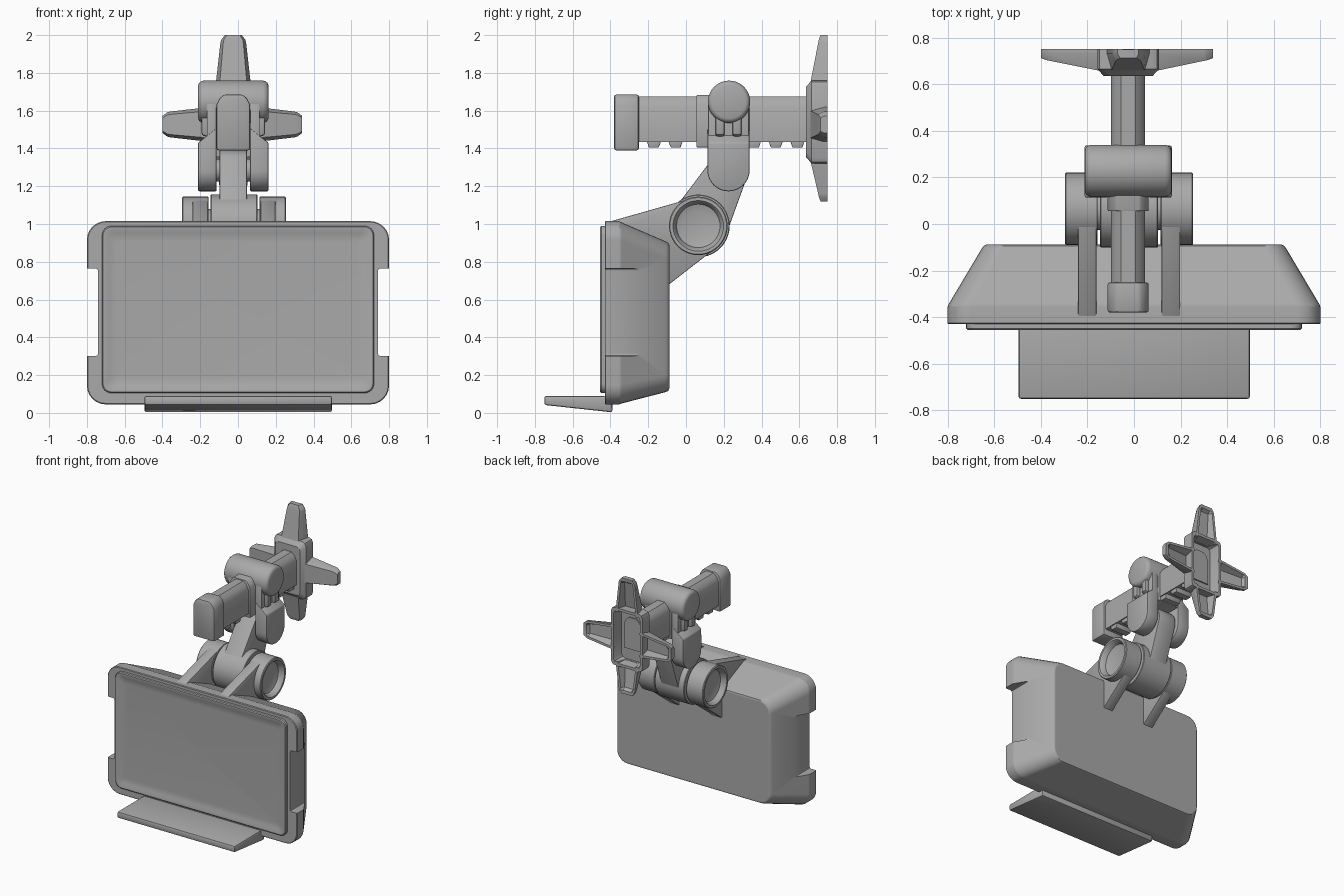
import bpy, bmesh
from math import sin, cos, pi, radians
from mathutils import Vector
from mathutils.geometry import convex_hull_2d

if "Cube" in bpy.data.objects:
    bpy.data.objects.remove(bpy.data.objects["Cube"])

C = -0.025  # x centre of the arm
H = -0.021  # x centre of the lower hinge

grey = bpy.data.materials.new("dark_grey")
grey.diffuse_color = (0.40, 0.40, 0.40, 1.0)
grey.use_nodes = True
grey.node_tree.nodes["Principled BSDF"].inputs["Base Color"].default_value = grey.diffuse_color


def loft(name, rings, bevel=0.0, segs=2):
    """Skin closed rings of equal length and cap both ends."""
    bm = bmesh.new()
    vs = [[bm.verts.new(p) for p in r] for r in rings]
    n = len(vs[0])
    for a, b in zip(vs, vs[1:]):
        for i in range(n):
            j = (i + 1) % n
            bm.faces.new((a[i], a[j], b[j], b[i]))
    bm.faces.new(vs[0][::-1])
    bm.faces.new(vs[-1])
    bmesh.ops.recalc_face_normals(bm, faces=bm.faces)
    if bevel:
        edges = [e for e in bm.edges if e.calc_face_angle(0) > radians(35)]
        bmesh.ops.bevel(bm, geom=edges, offset=bevel, segments=segs, profile=0.5,
                        affect='EDGES', clamp_overlap=True)
    me = bpy.data.meshes.new(name)
    bm.to_mesh(me)
    bm.free()
    me.materials.append(grey)
    ob = bpy.data.objects.new(name, me)
    bpy.context.collection.objects.link(ob)
    return ob


def prism_x(name, pts, x0, x1, bevel=0.0, pts2=None):
    return loft(name, [[(x0, y, z) for y, z in pts],
                       [(x1, y, z) for y, z in (pts2 or pts)]], bevel)


def prism_y(name, pts, y0, y1, bevel=0.0):
    return loft(name, [[(x, y0, z) for x, z in pts], [(x, y1, z) for x, z in pts]], bevel)


def circle(y, z, r, n=40):
    return [(y + r * cos(2 * pi * i / n), z + r * sin(2 * pi * i / n)) for i in range(n)]


def hull(pts):
    return [pts[i] for i in convex_hull_2d([Vector(p) for p in pts])]


def turned_x(name, y, z, profile):
    """Round part along x from (x, radius) pairs."""
    return loft(name, [[(x, a, b) for a, b in circle(y, z, r)] for x, r in profile])


def rrect(y, hx, z0, z1, r, cx=0.0, n=6):
    """Rounded rectangle ring facing y."""
    out = []
    for k, (sx, z) in enumerate([(1, z1 - r), (-1, z1 - r), (-1, z0 + r), (1, z0 + r)]):
        for i in range(n + 1):
            a = pi / 2 * (k + i / n)
            out.append((cx + sx * (hx - r) + r * cos(a), y, z + r * sin(a)))
    return out


# display housing with hand notches in both sides
body = loft("display_housing", [
    rrect(-0.43, 0.795, 0.05, 1.01, 0.095), rrect(-0.425, 0.80, 0.045, 1.015, 0.10),
    rrect(-0.355, 0.80, 0.045, 1.015, 0.10), rrect(-0.34, 0.793, 0.05, 1.008, 0.10),
    rrect(-0.108, 0.655, 0.11, 0.908, 0.09), rrect(-0.094, 0.645, 0.117, 0.90, 0.085),
    rrect(-0.088, 0.632, 0.13, 0.887, 0.075)])
for s in (-1, 1):
    cut = prism_x("notch_cutter", [(-0.6, 0.30), (0.1, 0.30), (0.1, 0.765), (-0.6, 0.765)],
                  s * 0.74, s * 0.95, 0.015)
    cut.hide_render = True
    mod = body.modifiers.new("notch", 'BOOLEAN')
    mod.operation, mod.object, mod.solver = 'DIFFERENCE', cut, 'EXACT'
    bpy.context.view_layer.objects.active = body
    bpy.ops.object.modifier_apply(modifier=mod.name)
    bpy.data.objects.remove(cut)

# screen panel with a shallow dished rim
screen = loft("screen_panel", [
    rrect(-0.42, 0.72, 0.105, 0.99, 0.05), rrect(-0.448, 0.72, 0.105, 0.99, 0.05),
    rrect(-0.454, 0.714, 0.111, 0.984, 0.045), rrect(-0.454, 0.70, 0.125, 0.97, 0.035),
    rrect(-0.445, 0.68, 0.145, 0.95, 0.03), rrect(-0.442, 0.64, 0.185, 0.91, 0.02)])

# tray under the screen
prism_x("tray", [(-0.75, 0.09), (-0.43, 0.09), (-0.39, 0.06), (-0.39, 0.003), (-0.75, 0.042)],
        -0.495, 0.497, 0.01)

# lower hinge: struts, cups, centre barrel and pin
HY, HZ = 0.065, 0.99
strut = hull(circle(HY, HZ, 0.15) + [(-0.40, 1.014), (-0.40, 0.95), (-0.09, 0.68)])
for s, side in ((-1, "left"), (1, "right")):
    prism_x("strut_" + side, strut, H + s * 0.14, H + s * 0.219, 0.005)
    turned_x("hinge_cup_" + side, HY, HZ, [
        (H + s * d, r) for d, r in ((0.135, 0.152), (0.138, 0.155), (0.270, 0.155), (0.275, 0.150),
                                    (0.275, 0.134), (0.266, 0.126), (0.235, 0.115), (0.224, 0.08))])
turned_x("hinge_barrel", HY, HZ, [(H - 0.124, 0.162), (H - 0.120, 0.166),
                                  (H + 0.120, 0.166), (H + 0.124, 0.162)])
turned_x("hinge_pin", HY, HZ, [(H - 0.2, 0.09), (H + 0.2, 0.09)])

# link between the two joints
JY = 0.225
prism_x("link", hull(circle(HY, HZ, 0.155) + circle(JY, 1.285, 0.105)), C - 0.073, C + 0.073, 0.006)
turned_x("upper_pin", JY, 1.285, [(C - 0.15, 0.06), (C + 0.15, 0.06)])


# clevis hanging from the upper barrel
def boss(top):
    arc = [(JY + 0.112 * cos(pi + pi * i / 20), 1.285 + 0.112 * sin(pi + pi * i / 20))
           for i in range(21)]
    return arc + [(JY + 0.112, top), (JY - 0.112, top)]


for s, side in ((-1, "left"), (1, "right")):
    prism_x("clevis_wall_" + side, [(JY - 0.108, 1.30), (JY + 0.108, 1.30), (JY + 0.108, 1.65),
                                    (JY - 0.108, 1.65)], C + s * 0.09, C + s * 0.14, 0.004)
    prism_x("clevis_boss_" + side, boss(1.51), C + s * 0.088, C + s * 0.187, 0.008, boss(1.43))
    for dy in (-0.045, 0.045):
        prism_y("clevis_rib_" + side, [(C + s * 0.13, 1.46), (C + s * 0.168, 1.47),
                                       (C + s * 0.168, 1.63), (C + s * 0.13, 1.63)],
                JY + dy - 0.024, JY + dy + 0.024, 0.012)
turned_x("upper_barrel", JY + 0.003, 1.647, [
    (C + s * d, r) for s, d, r in ((-1, 0.186, 0.088), (-1, 0.182, 0.099), (-1, 0.172, 0.108),
                                   (-1, 0.158, 0.112), (1, 0.158, 0.112), (1, 0.172, 0.108),
                                   (1, 0.182, 0.099), (1, 0.186, 0.088))])


# rail with collar, end cap and lower teeth
def arch(w, z0, z1, c):
    half = [(w, z0), (w, z1 - c), (w - 0.3 * c, z1 - 0.4 * c), (w - 0.75 * c, z1)]
    return [(C + x, z) for x, z in half] + [(C - x, z) for x, z in half[::-1]]


prism_y("rail", arch(0.073, 1.435, 1.675, 0.055), -0.30, 0.68)
prism_y("rail_collar", arch(0.088, 1.405, 1.683, 0.05), 0.055, 0.335, 0.006)
prism_y("rail_end_cap", arch(0.088, 1.39, 1.685, 0.05), -0.38, -0.25, 0.01)
for y in (-0.17, -0.055, 0.36, 0.475, 0.59):
    prism_x("rail_tooth", [(y - 0.04, 1.445), (y + 0.04, 1.445), (y + 0.026, 1.405),
                           (y - 0.026, 1.405)], C - 0.065, C + 0.065, 0.004)

# wall bracket: hollow hub and four hollow tapered arms
loft("bracket_hub", [rrect(y, hx, 1.54 - hz, 1.54 + hz, 0.03, C, 2) for y, hx, hz in (
    (0.67, 0.10, 0.19), (0.75, 0.112, 0.20), (0.75, 0.132, 0.22),
    (0.665, 0.132, 0.22), (0.635, 0.105, 0.185))])


def arm(name, cz, ux, uz, start, end):
    """Channel-shaped arm pointing along (ux, uz), open at the back."""
    rings = []
    for l, w, yf, yi in ((start, 0.094, 0.655, 0.685), (end - 0.04, 0.068, 0.70, 0.725),
                         (end - 0.025, 0.064, 0.703, 0.748), (end, 0.045, 0.712, 0.749)):
        t, f = 0.018, 0.78
        sec = [(-w, 0.75), (-w, 0.73), (-f * w, yf), (f * w, yf), (w, 0.73), (w, 0.75),
               (w - t, 0.75), (f * w - t, yi), (t - f * w, yi), (t - w, 0.75)]
        rings.append([(C + ux * l + uz * a, y, cz + uz * l - ux * a) for a, y in sec])
    loft(name, rings)


arm("bracket_arm_up", 1.54, 0, 1, 0.19, 0.46)
arm("bracket_arm_down", 1.54, 0, -1, 0.19, 0.42)
arm("bracket_arm_left", 1.527, -1, 0, 0.11, 0.375)
arm("bracket_arm_right", 1.527, 1, 0, 0.11, 0.365)

# smooth shading with sharp edges kept, flat housing faces
bpy.ops.object.select_all(action='SELECT')
bpy.context.view_layer.objects.active = body
bpy.ops.object.shade_smooth_by_angle(angle=radians(32))
body.modifiers.new("flat_faces", 'WEIGHTED_NORMAL').keep_sharp = True
